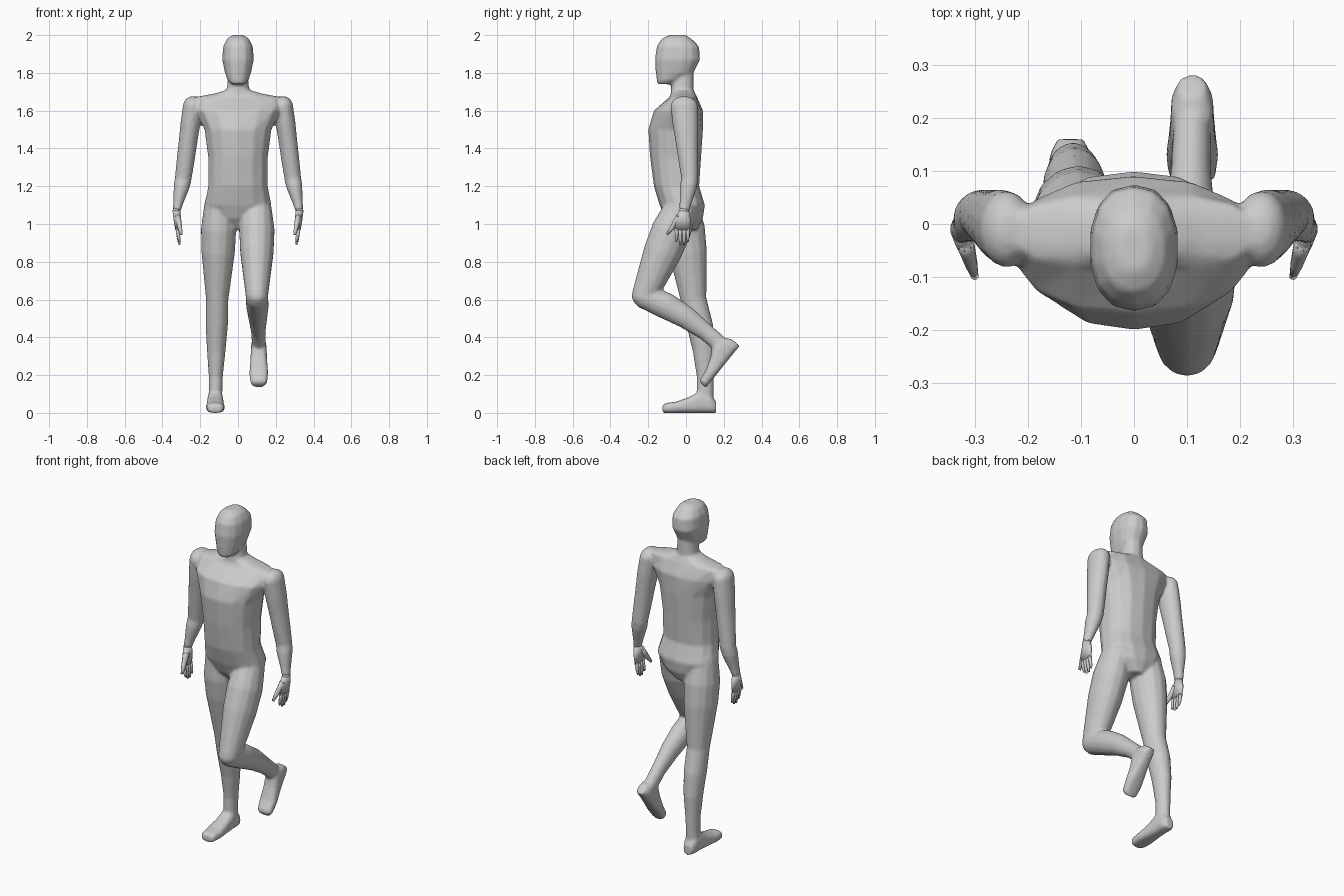
import bpy, bmesh, math
from mathutils import Matrix, Vector

cube = bpy.data.objects.get("Cube")
if cube:
    bpy.data.objects.remove(cube)

grey = bpy.data.materials.new("plain_grey")
grey.use_nodes = True
colour = (0.6, 0.6, 0.6, 1)
grey.diffuse_color = colour
grey.node_tree.nodes["Principled BSDF"].inputs["Base Color"].default_value = colour

SIDE_AXIS = Vector((1, 0, 0))
BACK_AXIS = Vector((0, 1, 0))
UP_AXIS = Vector((0, 0, 1))


def tube(bm, sections, sides=14, power=2.0):
    """Closed skin through cross-sections of (centre, width vector, depth vector)."""
    rings = []
    for centre, width, depth in sections:
        ring = []
        for i in range(sides):
            angle = math.tau * (i + 0.5) / sides
            c, s = math.cos(angle), math.sin(angle)
            across = math.copysign(abs(c) ** (2 / power), c)
            along = math.copysign(abs(s) ** (2 / power), s)
            ring.append(bm.verts.new(centre + width * across + depth * along))
        rings.append(ring)
    for lower, upper in zip(rings, rings[1:]):
        for i in range(sides):
            j = (i + 1) % sides
            bm.faces.new((lower[i], lower[j], upper[j], upper[i]))
    bm.faces.new(rings[0])
    bm.faces.new(rings[-1])


def stack(bm, levels):
    """Level cross-sections given as (height, front, back, half width)."""
    tube(bm, [(BACK_AXIS * (front + back) / 2 + UP_AXIS * height,
               SIDE_AXIS * half_width, BACK_AXIS * (back - front) / 2)
              for height, front, back, half_width in levels], power=2.3)


def limb(bm, start, end, widths, ratios=(1, 1), bow=0, sides=14):
    """Tapered limb between two joints, with a rounded first joint."""
    direction = (end - start).normalized()
    depth_axis = SIDE_AXIS.cross(direction).normalized()
    width_axis = direction.cross(depth_axis)
    sections = []
    for i, width in enumerate(widths):
        t = i / (len(widths) - 1)
        ratio = ratios[0] + (ratios[1] - ratios[0]) * t
        centre = start.lerp(end, t) + depth_axis * bow * math.sin(math.pi * t)
        sections.append((centre, width_axis * width, depth_axis * width * ratio))
    tube(bm, sections, sides)
    scale = Matrix.Diagonal((1, ratios[0], 1, 1))
    bmesh.ops.create_uvsphere(bm, u_segments=sides, v_segments=8, radius=widths[0],
                              matrix=Matrix.Translation(start) @ scale)


def foot(bm, heel, pitch):
    """Flat-soled foot reaching forward from the heel, pitched about it."""
    turn = Matrix.Rotation(math.radians(pitch), 3, 'X')
    profile = [(0, .025, .03), (.03, .04, .05), (.08, .042, .06),
               (.14, .045, .043), (.21, .05, .03), (.27, .045, .026), (.285, .03, .02)]
    tube(bm, [(heel + turn @ (UP_AXIS * half_height - BACK_AXIS * reach),
               SIDE_AXIS * half_width, turn @ UP_AXIS * half_height)
              for reach, half_width, half_height in profile], power=2.8)


def finish(bm, name):
    bmesh.ops.recalc_face_normals(bm, faces=bm.faces)
    mesh = bpy.data.meshes.new(name)
    bm.to_mesh(mesh)
    bm.free()
    mesh.materials.append(grey)
    for face in mesh.polygons:
        face.use_smooth = True
    obj = bpy.data.objects.new(name, mesh)
    bpy.context.collection.objects.link(obj)
    return obj


body = bmesh.new()

# Torso and neck
stack(body, [(.97, -.06, .06, .05), (1.03, -.11, .09, .13), (1.1, -.14, .1, .18),
             (1.2, -.17, .07, .16), (1.35, -.19, .08, .16), (1.5, -.2, .09, .18),
             (1.6, -.17, .09, .23), (1.67, -.09, .06, .24), (1.69, -.08, .05, .13),
             (1.71, -.08, .04, .06), (1.82, -.07, .04, .05)])

# Head
stack(body, [(1.74, -.15, -.07, .035), (1.76, -.155, -.03, .055), (1.8, -.16, .04, .07),
             (1.87, -.165, .075, .085), (1.94, -.155, .07, .08), (1.98, -.13, .03, .06),
             (2, -.09, 0, .03)])

# Legs: the right one stands, the left one is bent with the foot raised behind
thigh_widths = (.08, .095, .09, .075, .06)
shin_widths = (.06, .06, .05, .038, .036)
legs = [
    (Vector((-.1, -.02, 1.1)), Vector((-.11, .04, .6)), Vector((-.12, .1, .06)),
     Vector((-.12, .16, 0)), 0),
    (Vector((.1, -.03, 1.08)), Vector((.1, -.22, .62)), Vector((.11, .2, .345)),
     Vector((.11, .285, .355)), 51),
]
for hip, knee, ankle, heel, pitch in legs:
    limb(body, hip, knee, thigh_widths, (1.1, 1.15))
    limb(body, knee, ankle, shin_widths, (1.15, 1.25), bow=.025)
    foot(body, heel, pitch)

# Arms and hands, mirrored about the middle
for side, label in ((1, "left"), (-1, "right")):
    shoulder = Vector((.24 * side, -.01, 1.625))
    elbow = Vector((.29 * side, .02, 1.24))
    wrist = Vector((.325 * side, -.01, 1.07))
    knuckles = Vector((.32 * side, -.02, .97))
    limb(body, shoulder, elbow, (.052, .053, .05, .048, .045), (1.4, 1))
    limb(body, elbow, wrist, (.045, .043, .035, .027, .022), (1, 1.25))

    hand = bmesh.new()
    limb(hand, wrist, knuckles, (.022, .018, .012), (1.2, 3.4))
    for finger in range(4):
        base = knuckles + BACK_AXIS * .02 * (finger - 1.5)
        length = .065 if finger in (0, 3) else .08
        tip = base - UP_AXIS * length - SIDE_AXIS * side * .01
        limb(hand, base, tip, (.011, .01, .009, .005), sides=8)
    thumb_base = Vector((.32 * side, -.03, 1.04))
    thumb_tip = Vector((.3 * side, -.1, .945))
    limb(hand, thumb_base, thumb_tip, (.018, .015, .012, .007), (1.3, 1), sides=8)
    finish(hand, label + "_hand")

# Fuse the body parts into one smooth skin
body_object = finish(body, "body")
fuse = body_object.modifiers.new("fuse", 'REMESH')
fuse.mode = 'VOXEL'
fuse.voxel_size = 0.008
fuse.use_smooth_shade = True
soften = body_object.modifiers.new("soften", 'SMOOTH')
soften.factor = 0.5
soften.iterations = 5
